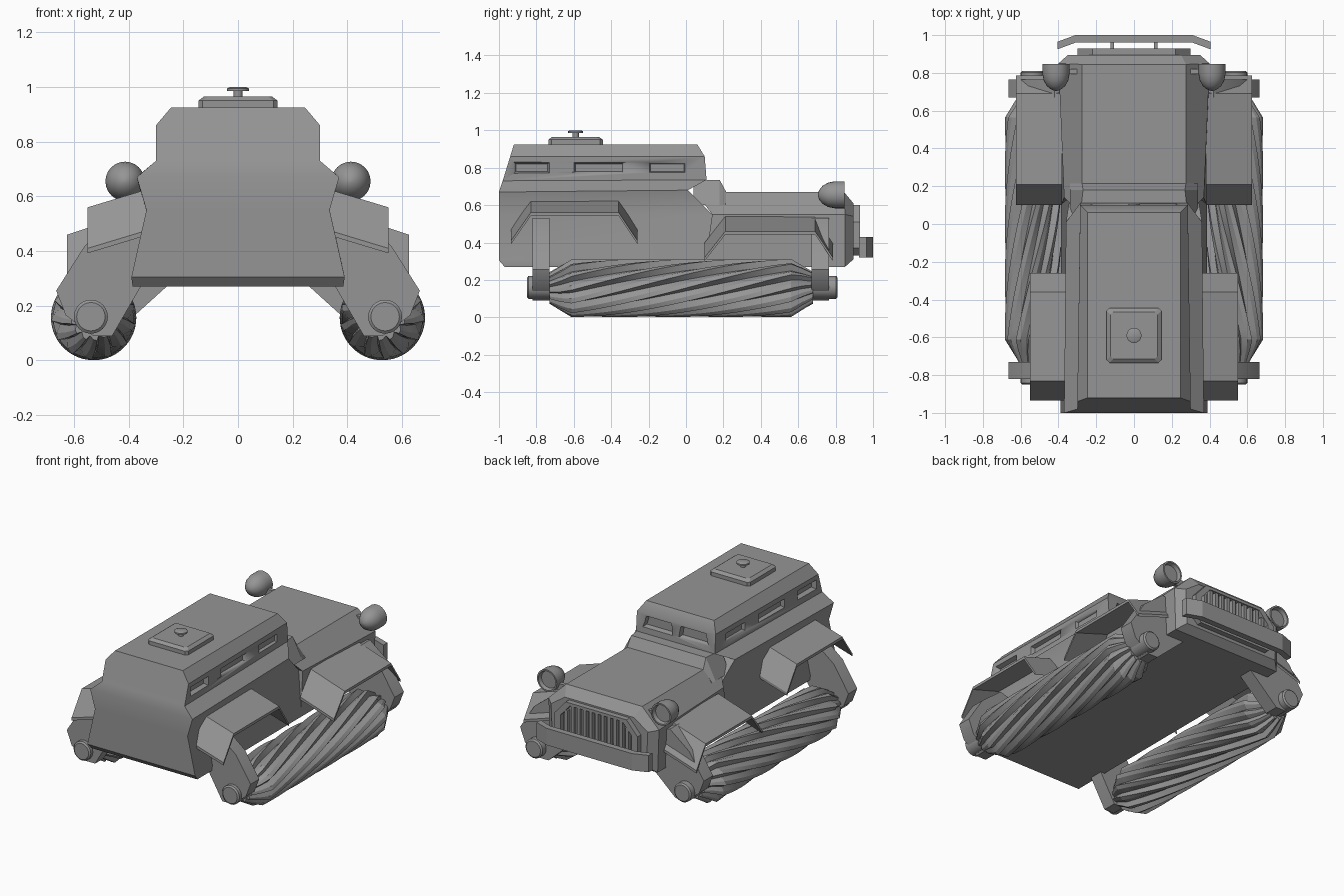
import bpy, bmesh
from math import sin, cos, pi, radians

if "Cube" in bpy.data.objects:
    bpy.data.objects.remove(bpy.data.objects["Cube"])

grey = bpy.data.materials.new("armour_grey")
grey.use_nodes = True
grey.diffuse_color = (0.3, 0.3, 0.3, 1)
grey.node_tree.nodes["Principled BSDF"].inputs["Base Color"].default_value = (0.3, 0.3, 0.3, 1)


def finish(name, bm, smooth=30):
    bmesh.ops.recalc_face_normals(bm, faces=bm.faces)
    mesh = bpy.data.meshes.new(name)
    bm.to_mesh(mesh)
    bm.free()
    mesh.materials.append(grey)
    ob = bpy.data.objects.new(name, mesh)
    bpy.context.collection.objects.link(ob)
    bpy.ops.object.select_all(action='DESELECT')
    ob.select_set(True)
    bpy.context.view_layer.objects.active = ob
    bpy.ops.object.shade_smooth_by_angle(angle=radians(smooth))
    return ob


def add_loft(bm, rings, strips=False):
    """Skin closed rings and cap both ends, optionally with strips across the ring."""
    vs = [[bm.verts.new(p) for p in ring] for ring in rings]
    n = len(vs[0])
    for a, b in zip(vs, vs[1:]):
        for i in range(n):
            j = (i + 1) % n
            bm.faces.new((a[i], a[j], b[j], b[i]))
    for end in (vs[0], vs[-1]):
        if strips:
            for i in range(n // 2 - 1):
                bm.faces.new((end[i], end[i + 1], end[n - 2 - i], end[n - 1 - i]))
        else:
            bm.faces.new(end)


def loft(name, rings, strips=False, smooth=30):
    bm = bmesh.new()
    add_loft(bm, rings, strips)
    return finish(name, bm, smooth)


def both(half):
    """Mirror half a cross-section across x."""
    return half + [(-x, y, z) for x, y, z in reversed(half)]


def slab(outline, y0, y1):
    return [[(x, y, z) for x, z in outline] for y in (y0, y1)]


def box_rings(x0, x1, y0, y1, z0, z1):
    return slab([(x0, z0), (x1, z0), (x1, z1), (x0, z1)], y0, y1)


def turned_y(x, z, profile, n=24):
    return [[(x + r * cos(2 * pi * i / n), y, z + r * sin(2 * pi * i / n))
             for i in range(n)] for y, r in profile]


def turned_z(x, y, profile, n=16):
    return [[(x + r * cos(2 * pi * i / n), y + r * sin(2 * pi * i / n), z)
             for i in range(n)] for z, r in profile]


# Cabin shell
cabin = loft("cabin", [
    both([(.385, -.97, .27), (.39, -1, .305), (.335, -1, .55), (.37, -1, .67),
          (.3, -.98, .73), (.3, -.94, .86), (.245, -.92, .925)]),
    both([(.385, .14, .27), (.385, .14, .305), (.34, .14, .55), (.36, .01, .68),
          (.285, .11, .735), (.285, .1, .86), (.245, .06, .925)])], strips=True)

# Recessed vision slits, tapering inwards
cut = bmesh.new()
for s in (1, -1):
    for y0, y1 in ((-.92, -.73), (-.6, -.33), (-.2, 0)):
        add_loft(cut, [[(s * x, y0 + t, .77 + t), (s * x, y1 - t, .77 + t),
                        (s * x, y1 - t, .83 - t), (s * x, y0 + t, .83 - t)]
                       for x, t in ((.33, -.01), (.27, .01))])
    add_loft(cut, [[(s * (.02 + t), y, .77 + t), (s * (.24 - t), y, .77 + t),
                    (s * (.22 - t), y, .85 - t), (s * (.03 + t), y, .85 - t)]
                   for y, t in ((.14, -.005), (.075, .01))])
cutter = finish("slit_cutter", cut)
cutter.hide_render = True
mod = cabin.modifiers.new("slits", 'BOOLEAN')
mod.operation = 'DIFFERENCE'
mod.solver = 'EXACT'
mod.object = cutter
bpy.context.view_layer.objects.active = cabin
bpy.ops.object.modifier_apply(modifier=mod.name)
bpy.data.objects.remove(cutter)

# Engine hood and cowl
loft("hood", [
    both([(.385, .1, .27), (.37, .14, .55), (.275, .05, .67)]),
    both([(.39, .85, .27), (.4, .85, .55), (.275, .845, .67)]),
    both([(.34, .895, .31), (.35, .895, .54), (.25, .895, .61)])], strips=True, smooth=15)
loft("cowl", [both([(.34, y, .6), (x, y, z)])
              for x, y, z in ((.285, .04, .735), (.27, .18, .735), (.275, .215, .67))],
     strips=True, smooth=15)

# Roof hatch with handle
hatch = []
for z, h, c in ((.92, .145, .015), (.95, .145, .015), (.965, .125, .015)):
    corner = [(h, h - c), (h - c, h), (c - h, h), (-h, h - c),
              (-h, c - h), (c - h, -h), (h - c, -h), (h, c - h)]
    hatch.append([(x, y - .59, z) for x, y in corner])
loft("roof_hatch", hatch, smooth=15)
loft("hatch_handle", turned_z(0, -.59, [(.96, .017), (.985, .017), (.985, .04),
                                        (.995, .04), (1, .03)]))

# Radiator grille: frame, recess and bars
frame = [(.26, .33), (.3, .37), (.3, .51), (.22, .6)]


def grille_ring(y, k):
    return both([(x * k, y, .465 + (z - .465) * k) for x, z in frame])


loft("grille_frame", [grille_ring(.88, 1), grille_ring(.93, 1),
                      grille_ring(.93, .86), grille_ring(.9, .86)], strips=True)
bars = bmesh.new()
for i in range(11):
    x = (i - 5) * .044
    top = min(.58, .5 + (.255 - abs(x)) * 1.2)
    add_loft(bars, box_rings(x - .011, x + .011, .895, .924, .36, top))
finish("grille_bars", bars)

# Swept bumper on two mounts
loft("bumper", [[(x, y, .32), (x, y, .43), (x, y - .04, .43), (x, y - .04, .32)]
                for x, y in ((-.405, .965), (-.31, 1), (.31, 1), (.405, .965))], smooth=10)

FENDERS = {"front": ((.38, .54), (.625, .46), ((.1, -.14), (.21, 0), (.69, 0), (.785, -.14))),
           "rear": ((.335, .625), (.55, .56), ((-.935, -.15), (-.83, 0), (-.36, 0), (-.26, -.15)))}
ARM = [(.3, .5), (.42, .53), (.56, .42), (.665, .255), (.63, .165),
       (.53, .09), (.46, .09)]

for s, side in ((1, "left"), (-1, "right")):
    # Headlight with recessed lens and a bracket
    loft(side + "_headlight", turned_y(s * .413, .655, [
        (.705, .006), (.712, .026), (.73, .048), (.76, .065), (.795, .072),
        (.848, .072), (.848, .062), (.825, .055)]), smooth=40)
    loft(side + "_headlight_bracket",
         box_rings(s * .29, s * .37, .795, .82, .6, .645))
    loft(side + "_bumper_mount", box_rings(s * .105, s * .125, .89, .97, .35, .4))

    # Sloping fenders folded down at both ends
    for place, ((xi, zi), (xo, zo), path) in FENDERS.items():
        loft(f"{side}_{place}_fender", [
            [(s * xi, y, zi + d), (s * xo, y, zo + d),
             (s * xo, y, zo + d - .018), (s * xi, y, zi + d - .018)]
            for y, d in path], smooth=10)

    # Drum arms and axle hubs
    for place, y0, y1, foot, hub in (("front", .67, .765, .25, (.66, .81)),
                                     ("rear", -.82, -.73, .35, (-.85, -.72))):
        outline = [(s * x, z) for x, z in ARM + [(foot, .28)]]
        loft(f"{side}_{place}_arm", slab(outline, y0, y1), smooth=35)
        a, b = hub
        loft(f"{side}_{place}_hub", turned_y(s * .538, .16, [
            (a, .052), (a + .008, .062), (b - .008, .062), (b, .052)]))

    # Fluted screw drum: saw-tooth section twisted along its length
    teeth, rings = 13, []
    for k in range(25):
        y = -.73 + 1.41 * k / 24
        r = min(.156, .085 + .6 * min(y + .73, .68 - y))
        ring = []
        for i in range(teeth * 3):
            rr = r * (1, .95, .8)[i % 3]
            t = 2 * pi * (i + (0, 0, .2)[i % 3]) / (teeth * 3) + 1.7 * y
            ring.append((s * (.528 + rr * cos(t)), y, .157 + rr * sin(t)))
        rings.append(ring)
    loft(side + "_screw_drum", rings, smooth=20)
